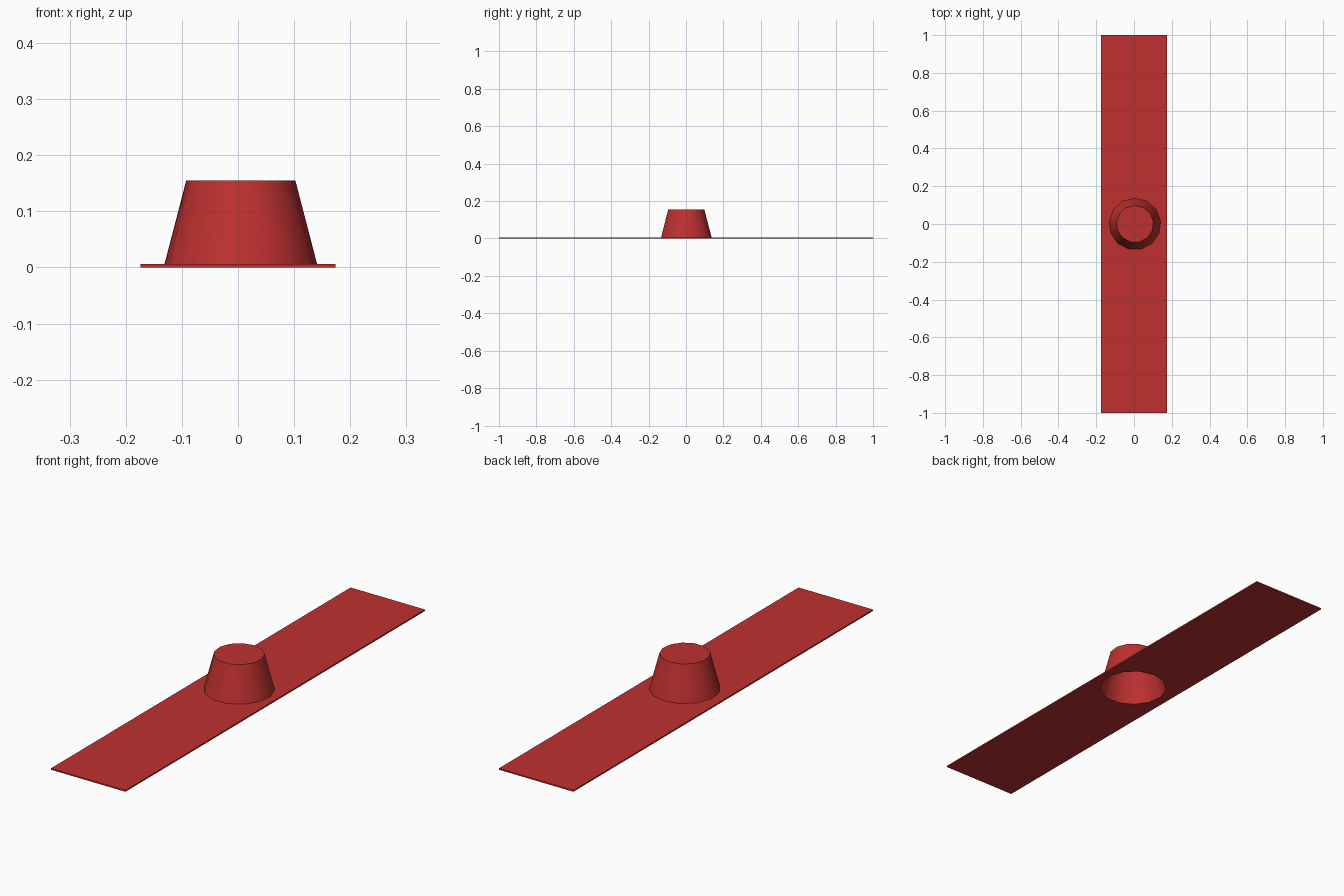
import bpy, math

if "Cube" in bpy.data.objects:
    bpy.data.objects.remove(bpy.data.objects["Cube"])

SIDES = 13
CX = 0.005               # crown centre
R_BASE, R_TOP = 0.137, 0.098
PLATE_H, TOP = 0.006, 0.155

def cone(name, r1, r2, z0, z1, fill):
    bpy.ops.mesh.primitive_cone_add(vertices=SIDES, radius1=r1, radius2=r2, depth=z1 - z0,
                                    end_fill_type=fill, location=(CX, 0, (z0 + z1) / 2))
    ob = bpy.context.object
    ob.name = name
    return ob

red = bpy.data.materials.new("red")
red.diffuse_color = (0.52, 0.03, 0.03, 1)
red.use_nodes = True
red.node_tree.nodes["Principled BSDF"].inputs["Base Color"].default_value = red.diffuse_color

# long flat base strip
bpy.ops.mesh.primitive_cube_add(size=1, location=(0, 0, PLATE_H / 2))
plate = bpy.context.object
plate.name = "base_plate"
plate.scale = (0.348, 2, PLATE_H)
bpy.ops.object.transform_apply(location=False, rotation=False, scale=True)
plate.data.materials.append(red)

# round opening under the hollow crown
cutter = cone("opening_cutter", R_BASE, R_BASE, -0.05, 0.05, 'NGON')
cutter.hide_render = True
cutter.display_type = 'WIRE'
mod = plate.modifiers.new("opening", 'BOOLEAN')
mod.object = cutter
mod.operation = 'DIFFERENCE'
mod.solver = 'EXACT'
bpy.context.view_layer.objects.active = plate
bpy.ops.object.modifier_apply(modifier="opening")
bpy.data.objects.remove(cutter)

# tapered hollow crown: closed top, open underneath
crown = cone("tapered_crown", R_BASE, R_TOP, PLATE_H, TOP, 'NGON')
me = crown.data
import bmesh
bm = bmesh.new()
bm.from_mesh(me)
bottom = [f for f in bm.faces if f.normal.z < -0.9]
bmesh.ops.delete(bm, geom=bottom, context='FACES_ONLY')
bm.to_mesh(me)
bm.free()
me.materials.append(red)
bpy.ops.object.select_all(action='DESELECT')
crown.select_set(True)
bpy.context.view_layer.objects.active = crown
bpy.ops.object.shade_smooth_by_angle(angle=math.radians(40))
